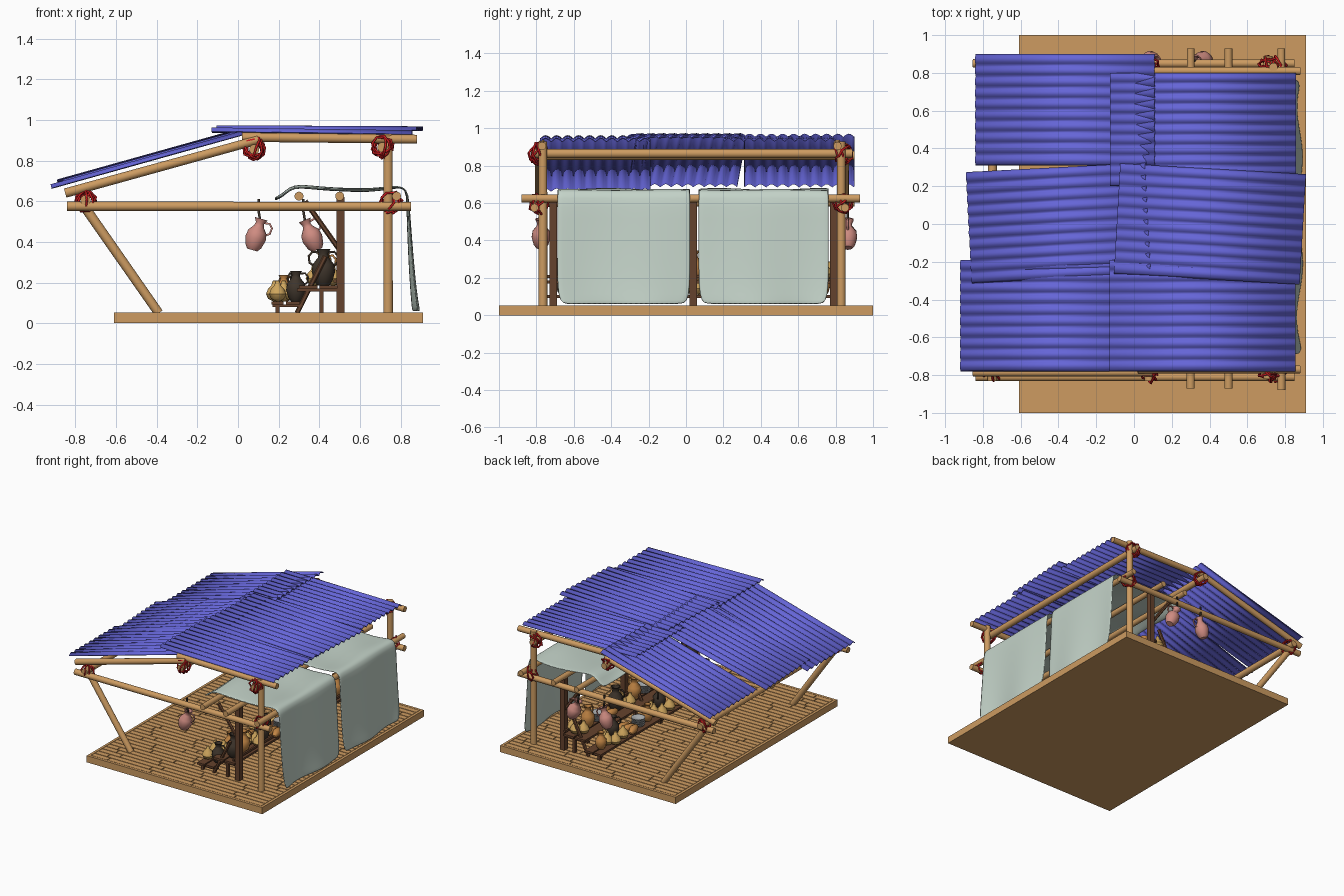
import bpy, bmesh, math, random
from mathutils import Vector, Matrix

if "Cube" in bpy.data.objects:
    bpy.data.objects.remove(bpy.data.objects["Cube"])

random.seed(4)


def mat(name, r, g, b):
    m = bpy.data.materials.new(name)
    m.diffuse_color = (r, g, b, 1)
    m.use_nodes = True
    m.node_tree.nodes["Principled BSDF"].inputs["Base Color"].default_value = m.diffuse_color
    return m


WOOD = mat("light_wood", 0.61, 0.33, 0.12)
DARK = mat("dark_wood", 0.13, 0.055, 0.026)
BLUE = mat("blue_sheet", 0.13, 0.13, 0.68)
RED = mat("red_rope", 0.58, 0.012, 0.014)
CLOTH = mat("pale_cloth", 0.55, 0.65, 0.58)
PINK = mat("pink_clay", 0.62, 0.26, 0.22)
BLACK = mat("dark_clay", 0.05, 0.036, 0.025)
GOLD = mat("gold_food", 0.62, 0.38, 0.11)
ORANGE = mat("orange_food", 0.55, 0.24, 0.06)
GREY = mat("grey_ware", 0.4, 0.42, 0.43)


def finish(name, bm, m, angle=40):
    me = bpy.data.meshes.new(name)
    bmesh.ops.recalc_face_normals(bm, faces=bm.faces)
    bm.to_mesh(me)
    bm.free()
    for p in me.polygons:
        p.use_smooth = True
    me.set_sharp_from_angle(angle=math.radians(angle))
    me.materials.append(m)
    ob = bpy.data.objects.new(name, me)
    bpy.context.collection.objects.link(ob)
    return ob


def add_box(bm, lo, hi):
    lo, hi = Vector(lo), Vector(hi)
    bmesh.ops.create_cube(bm, size=1, matrix=Matrix.Translation((lo + hi) / 2) @ Matrix.Diagonal((*(hi - lo), 1)))


def pole(name, a, b, r=0.023, m=WOOD, n=14):
    a, b = Vector(a), Vector(b)
    d = b - a
    bm = bmesh.new()
    bmesh.ops.create_cone(bm, cap_ends=True, segments=n, radius1=r, radius2=r * 0.95, depth=d.length,
                          matrix=Matrix.Translation((a + b) / 2) @ d.to_track_quat('Z', 'Y').to_matrix().to_4x4())
    return finish(name, bm, m)


def tube(name, pts, r, m, closed=False):
    cu = bpy.data.curves.new(name, 'CURVE')
    cu.dimensions, cu.bevel_depth, cu.bevel_resolution, cu.use_fill_caps = '3D', r, 1, True
    s = cu.splines.new('POLY')
    s.points.add(len(pts) - 1)
    for p, q in zip(s.points, pts):
        p.co = (*q, 1)
    s.use_cyclic_u = closed
    tmp = bpy.data.objects.new(name, cu)
    me = bpy.data.meshes.new_from_object(tmp)
    bpy.data.objects.remove(tmp)
    me.materials.clear()
    me.materials.append(m)
    ob = bpy.data.objects.new(name, me)
    bpy.context.collection.objects.link(ob)
    return ob


def lathe(name, prof, loc, m, rot=(0, 0, 0), n=14):
    bm = bmesh.new()
    rings = [[bm.verts.new((r * math.cos(i * math.tau / n), r * math.sin(i * math.tau / n), z)) for i in range(n)]
             for r, z in prof]
    for a, b in zip(rings, rings[1:]):
        for i in range(n):
            bm.faces.new((a[i], a[(i + 1) % n], b[(i + 1) % n], b[i]))
    bm.faces.new(rings[0])
    bm.faces.new(rings[-1])
    ob = finish(name, bm, m)
    ob.location, ob.rotation_euler = loc, rot
    return ob


def jug(name, h, loc, m, rot=(0, 0, 0)):
    prof = [(.16, 0), (.25, .12), (.32, .38), (.29, .58), (.15, .76), (.13, .86), (.2, 1), (.16, 1), (.1, .86), (.1, .7)]
    lathe(name, [(r * h, z * h) for r, z in prof], loc, m, rot)
    hd = tube(name + "_handle", [(x * h, 0, z * h) for x, z in ((.14, .9), (.3, .92), (.4, .8), (.38, .62), (.28, .55))], h * .035, m)
    hd.location, hd.rotation_euler = loc, rot


# floor: slab with staggered planks and a plain rim
bm = bmesh.new()
add_box(bm, (-.61, -1, 0), (.91, 1, .046))
for lo, hi in (((-.61, -1), (-.59, 1)), ((.89, -1), (.91, 1)), ((-.59, -1), (.89, -.98)), ((-.59, .98), (.89, 1))):
    add_box(bm, (*lo, .046), (*hi, .052))
step = 1.96 / 42
for r in range(42):
    y = -.98 + r * step
    cuts = [-.59] + [c for c in (-.59 + random.uniform(.08, .34) + .365 * k for k in [0]) for c in [c + .365 * j for j in range(4)] if c < .85] + [.89]
    for a, b in zip(cuts, cuts[1:]):
        add_box(bm, (a + .003, y + .003, .046), (b - .003, y + step - .003, .052))
finish("plank_floor", bm, WOOD, 30)

# frame sides: (label, post y, side beam y, roof beam y, slope beam y)
for s, py, by, fy, sy in (("front", -.765, -.81, -.77, -.785), ("back", .83, .85, .81, .85)):
    pole(s + "_post", (.738, py, .05), (.738, py, .93), .024)
    pole(s + "_slanted_leg", (-.76, py, .58), (-.39, py, .05), .024)
    pole(s + "_side_beam", (-.84, by, .575), (.85, by, .575), .023)
    pole(s + "_flat_rafter", (.02, fy, .915), (.88, fy, .905), .023)
    pole(s + "_sloped_rafter", (-.85, sy, .64), (.10, sy, .902), .023)
    # rope lashings
    for j, (x, z) in enumerate(((-.75, .6), (.08, .86), (.71, .868), (.755, .595))):
        for k in range(4):
            q = Matrix.Rotation(random.uniform(-.5, .5) + k * 1.57, 3, 'Y') @ Matrix.Rotation((.75, -.75, 1.3, .2)[k], 3, 'X')
            pts = []
            for i in range(9):
                a = i * math.tau / 9
                rr = random.uniform(.043, .058)
                pts.append(Vector((x, (by + py) / 2, z)) + q @ Vector((rr * math.cos(a), rr * 1.0 * math.sin(a), random.uniform(-.008, .008))))
            tube(f"{s}_lashing_{j}_{k}", pts, .006, RED, True)

# cross beams
for n, x, z, a, b in (("eave", -.75, .605, -.83, .9), ("ridge", .08, .855, -.83, .9), ("rear_top", .71, .865, -.82, .89),
                      ("cloth_a", .30, .625, -.87, .93), ("cloth_b", .50, .625, -.87, .93), ("cloth_c", .78, .625, -.88, .93)):
    pole(n + "_cross_beam", (x, a, z), (x, b, z), .025 if "cloth" not in n else .022)


# corrugated roof sheets
def sheet(name, cx, cy, cz, length, width, turn, tilt):
    bm = bmesh.new()
    ridges = round(width / .057)
    n = ridges * 6
    rows = []
    for i in range(n + 1):
        y = -width / 2 + width * i / n
        z = .017 * abs(math.sin(math.pi * i / 6)) - .006
        rows.append([bm.verts.new((sx * length / 2, y, z)) for sx in (-1, 1)])
    for a, b in zip(rows, rows[1:]):
        bm.faces.new((a[0], a[1], b[1], b[0]))
    ob = finish(name, bm, BLUE, 50)
    ob.location, ob.rotation_euler = (cx, cy, cz), (0, math.radians(tilt), math.radians(turn))
    mod = ob.modifiers.new("thickness", 'SOLIDIFY')
    mod.thickness = .006


def slope_z(x):
    return .672 + .28 * (x + .91)


for n, cx, cy, w, turn, up in (("back", -.365, .605, .59, 0, .003), ("middle", -.40, .005, .59, 3.0, .014), ("front", -.445, -.485, .59, 0, .003)):
    sheet(n + "_sloped_sheet", cx, cy, slope_z(cx) + up, .985, w, turn, -15.6)
for n, cx, cy, w, turn, z, tilt in (("back", .365, .50, .60, 0, .944, .5), ("middle", .402, 0, .585, -3.3, .96, .3), ("front", .363, -.485, .59, 0, .945, .8)):
    sheet(n + "_flat_sheet", cx, cy, z, .985, w, turn, tilt)

# two cloths draped over the cross beams
path = [(.18, .615), (.215, .63), (.25, .665), (.30, .68), (.40, .667), (.50, .662), (.64, .655), (.75, .672), (.815, .675),
        (.838, .64), (.842, .52), (.85, .38), (.86, .22), (.872, .1), (.878, .06)]
for n, y0, y1, ph in (("front", -.69, .025, .4), ("back", .065, .765, 2.2)):
    bm = bmesh.new()
    rows = []
    for i, (x, z) in enumerate(path):
        hang = max(0, (i - 8) / 6)
        row = []
        for j in range(13):
            t = j / 12 * 2 - 1
            k = .92 if i == len(path) - 1 else (.985 if i in (8, 13) else 1)
            y = (y0 + y1) / 2 + t * k * (y1 - y0) / 2
            wave = .018 * hang * math.sin(3.6 * t + ph) + .012 * hang * t * t
            dz = .006 * math.sin(4 * t + i * .7 + ph) if i < 8 else 0
            row.append(bm.verts.new((x + wave, y, z + dz)))
        rows.append(row)
    for a, b in zip(rows, rows[1:]):
        for j in range(12):
            bm.faces.new((a[j], a[j + 1], b[j + 1], b[j]))
    ob = finish(n + "_draped_cloth", bm, CLOTH, 180)
    ob.modifiers.new("thickness", 'SOLIDIFY').thickness = .008
    ob.modifiers.new("soft", 'SUBSURF').levels = 1

# stepped display stand
for i, y in enumerate((-.71, .04, .79)):
    bm = bmesh.new()
    add_box(bm, (.485, y - .02, .05), (.525, y + .02, .62))
    add_box(bm, (.4, y - .012, .05), (.42, y + .012, .165))
    add_box(bm, (.185, y - .012, .05), (.205, y + .012, .09))
    add_box(bm, (.29, y - .015, .155), (.5, y + .015, .17))
    add_box(bm, (.17, y - .015, .08), (.32, y + .015, .092))
    finish(f"stand_upright_{i}", bm, DARK)
    pole(f"stand_brace_{i}", (.33, y, .6), (.5, y, .36), .013, DARK, 6)
    pole(f"stand_strut_{i}", (.43, y, .33), (.29, y, .05), .013, DARK, 6)
bm = bmesh.new()
for x0, x1, z in ((.165, .225, .092), (.235, .305, .092), (.30, .39, .17), (.40, .49, .17), (.47, .485, .2)):
    add_box(bm, (x0, -.74, z), (x1, .82, z + .016))
finish("stand_boards", bm, DARK)

# goods on the stand
bowl = [(.02, 0), (.045, .012), (.05, .025), (.046, .025), (.02, .01)]
gourd = [(.008, 0), (.032, .012), (.042, .035), (.033, .06), (.016, .078), (.01, .1), (.005, .102)]
loaf = [(.006, -.065), (.02, -.05), (.03, 0), (.02, .05), (.006, .065)]
for t, (x, z) in enumerate(((.225, .108), (.42, .186))):
    for i in range(13):
        y, name = -.65 + i * .115, f"goods_{t}_{i}"
        kind = (i * (3 if t else 2) + t) % 5
        if kind == 0 or i == 0:
            jug(name + "_jar", .15 + .03 * t, (x + (.06 if t == 0 else 0), y, z), BLACK, (0, 0, .4 * i))
            if t == 0:
                lathe(name + "_pot", gourd, (x - .03, y, z), GOLD)
        elif kind == 1:
            for k in range(4):
                lathe(f"{name}_bowl_{k}", bowl, (x, y, z + k * .015), GREY)
        elif kind == 2:
            for k in range(3):
                lathe(f"{name}_gourd_{k}", gourd, (x + (-.045, .045, 0)[k], y + (0, .01, .035)[k], z), GOLD)
        elif kind == 3:
            for k in range(3):
                lathe(f"{name}_loaf_{k}", loaf, (x - .04 + .045 * k, y, z + .028), ORANGE, (1.57, 0, random.uniform(-.4, .4)))
        else:
            jug(name + "_jar", .13 + .03 * t, (x, y, z), ORANGE, (0, 0, i))

# clay jugs hanging from the side beams
for i, (x, y, tilt) in enumerate(((.07, -.775, .28), (.07, .865, .28), (.39, .865, -.4))):
    jug(f"hanging_jug_{i}", .16, (x, y, .36), PINK, (0, tilt, 0))
    tx = x + .15 * math.sin(tilt)
    tube(f"jug_cord_{i}", [(tx, y, .49), (tx - .01, y, .55), (tx - .01, y, .61)], .007, BLACK)
